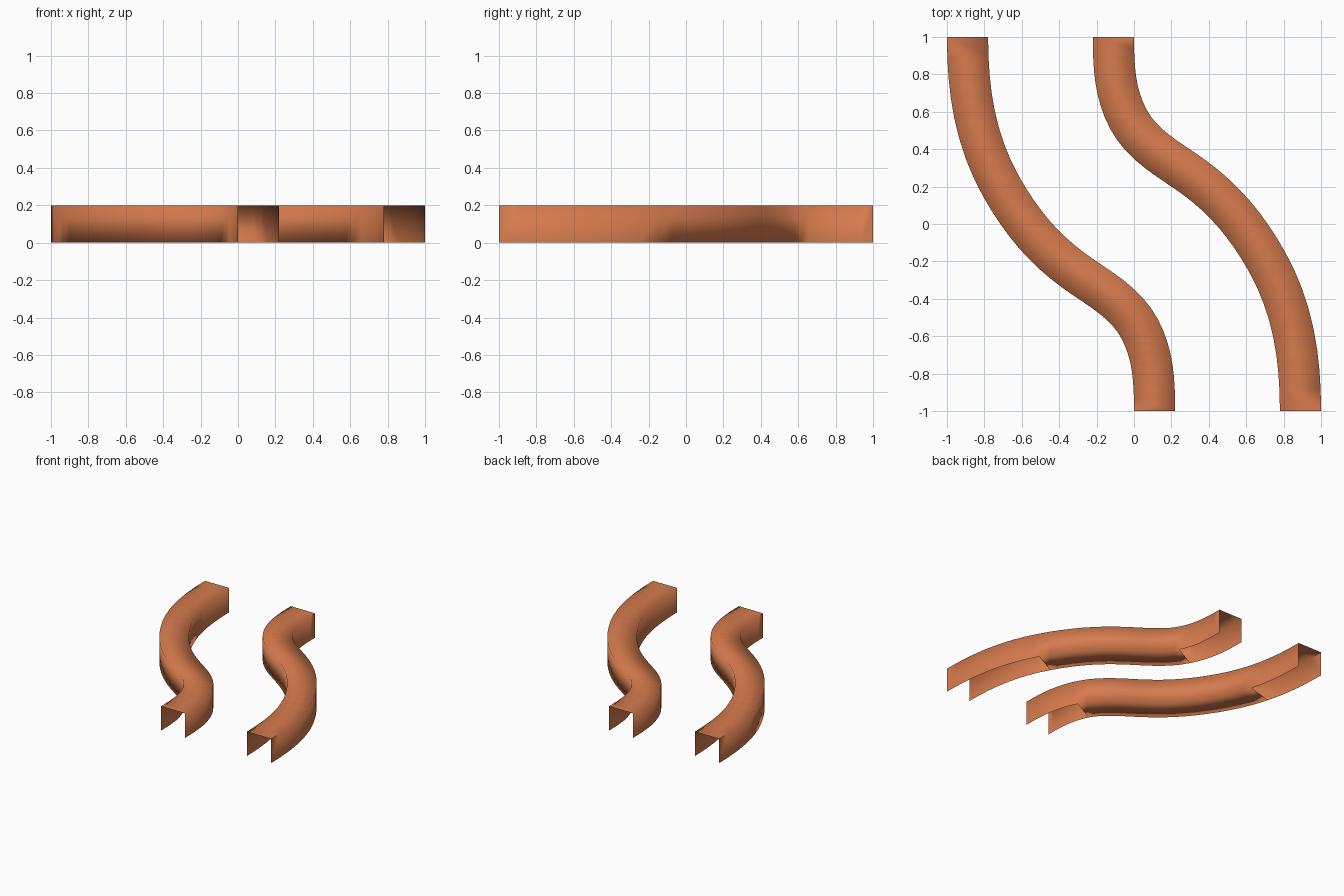
import bpy
import bmesh
from mathutils import Vector
from mathutils.geometry import interpolate_bezier

cube = bpy.data.objects.get("Cube")
if cube:
    bpy.data.objects.remove(cube, do_unlink=True)

HALF_WIDTH = 0.11
HEIGHT = 0.2
STEPS = 8

clay = bpy.data.materials.new("clay_orange")
clay.use_nodes = True
clay.diffuse_color = (0.68, 0.2, 0.075, 1)
clay.node_tree.nodes["Principled BSDF"].inputs["Base Color"].default_value = clay.diffuse_color

# Centre line of one bend: position and heading at each knot
KNOTS = [
    ((-0.89, 1.0), (0, -1)),
    ((-0.71, 0.2), (0.49, -0.87)),
    ((-0.314, -0.255), (0.81, -0.58)),
    ((0.03, -0.56), (0.47, -0.88)),
    ((0.11, -1.0), (0, -1)),
]


def centre_line(turn):
    """Sampled path; turn = -1 gives the half-turned copy."""
    knots = [(Vector(p) * turn, Vector(d).normalized() * turn) for p, d in KNOTS]
    path = [knots[0][0].to_3d()]
    for (p, d), (q, e) in zip(knots, knots[1:]):
        reach = (q - p).length * 0.35
        path += interpolate_bezier(p.to_3d(), (p + d * reach).to_3d(),
                                   (q - e * reach).to_3d(), q.to_3d(), STEPS + 1)[1:]
    return path, knots[0][1].to_3d()


def channel(name, turn, floor_start, floor_end):
    path, end_heading = centre_line(turn)
    last = len(path) - 1
    bm = bmesh.new()

    # Rectangular rings along the path
    rings = []
    for i, centre in enumerate(path):
        if i in (0, last):
            heading = end_heading
        else:
            heading = (path[i + 1] - path[i - 1]).normalized()
        side = Vector((heading.y, -heading.x, 0)) * HALF_WIDTH
        up = Vector((0, 0, HEIGHT))
        rings.append([bm.verts.new(v) for v in (
            centre + side, centre + side + up, centre - side + up, centre - side)])

    # Walls and roof throughout, floor only in the middle
    for i in range(last):
        a, b = rings[i], rings[i + 1]
        for k in range(4):
            if k == 3 and not floor_start <= i < floor_end:
                continue
            n = (k + 1) % 4
            face = bm.faces.new((a[k], b[k], b[n], a[n]))
            face.smooth = True

    # Crisp outer roof edge at both mouths
    for i in (0, last - 1):
        bm.edges.get((rings[i][1], rings[i + 1][1])).smooth = False

    mesh = bpy.data.meshes.new(name)
    bm.to_mesh(mesh)
    bm.free()
    mesh.materials.append(clay)
    obj = bpy.data.objects.new(name, mesh)
    bpy.context.collection.objects.link(obj)
    return obj


channel("right_curved_channel", 1, 5, 3 * STEPS)
channel("left_curved_channel", -1, STEPS, 3 * STEPS)
